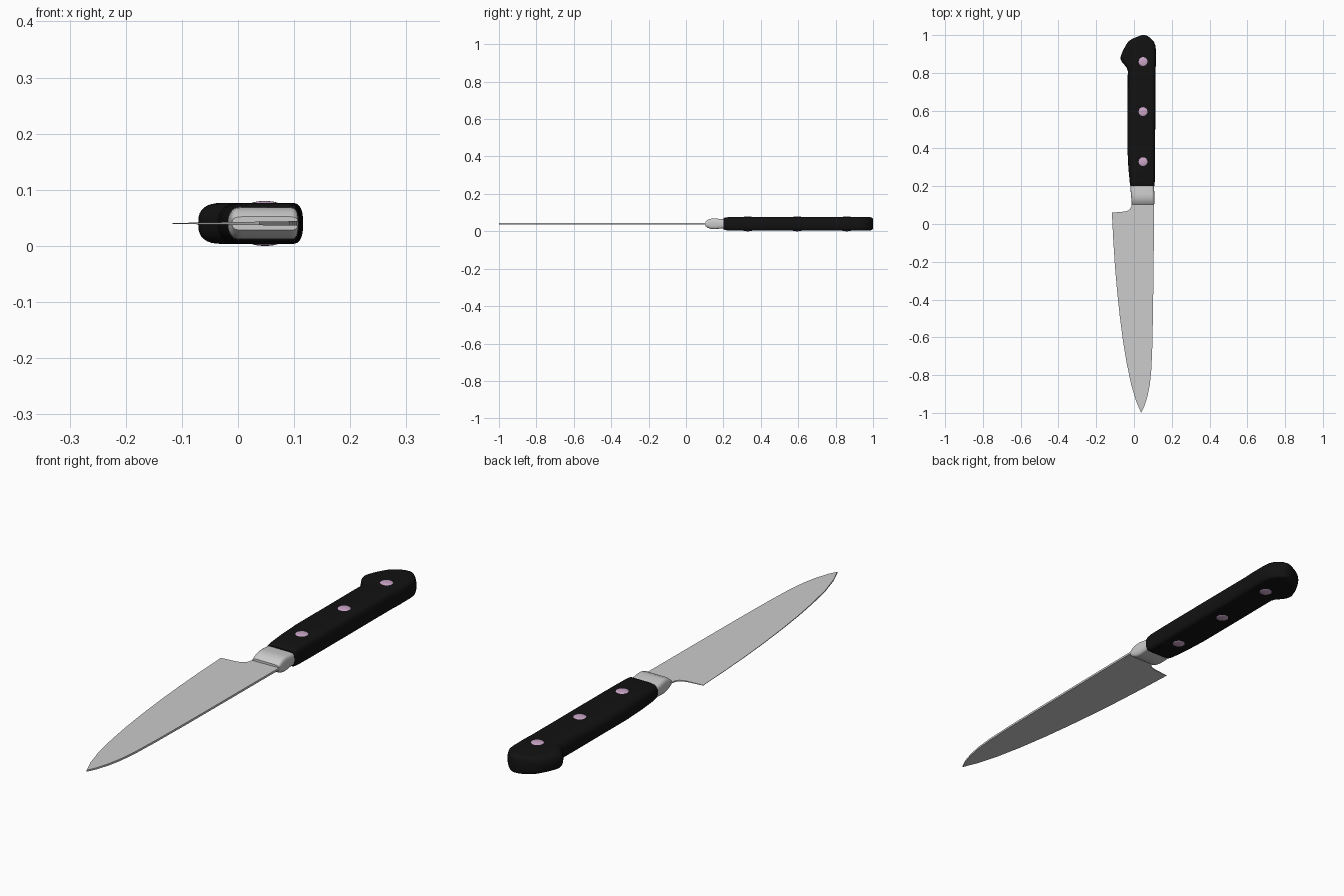
import bpy, bmesh, math

if "Cube" in bpy.data.objects:
    bpy.data.objects.remove(bpy.data.objects["Cube"])

MID = 0.04  # height of the knife's centre plane


def finish(name, bm, colour=None, angle=35):
    bmesh.ops.recalc_face_normals(bm, faces=bm.faces)
    mesh = bpy.data.meshes.new(name)
    bm.to_mesh(mesh)
    bm.free()
    ob = bpy.data.objects.new(name, mesh)
    bpy.context.collection.objects.link(ob)
    if colour:
        mat = bpy.data.materials.get(colour[0]) or bpy.data.materials.new(colour[0])
        mat.diffuse_color = colour[1]
        mat.use_nodes = True
        mat.node_tree.nodes["Principled BSDF"].inputs["Base Color"].default_value = mat.diffuse_color
        mesh.materials.append(mat)
    bpy.ops.object.select_all(action='DESELECT')
    bpy.context.view_layer.objects.active = ob
    ob.select_set(True)
    bpy.ops.object.shade_smooth_by_angle(angle=math.radians(angle))
    return ob


def section(bm, y, xl, xr, hz, rl, rr, n=8):
    """Rounded cross-section with separate left and right corner radii."""
    w = xr - xl
    rl, rr = min(rl, w * 0.45), min(rr, w * 0.45)
    ring = []
    for cx, r, start in ((xr - rr, rr, 0), (xl + rl, rl, 90),
                         (xl + rl, rl, 180), (xr - rr, rr, 270)):
        for i in range(n + 1):
            if i == n and start in (90, 270) or i == 0 and start in (180, 0):
                if start in (180, 0):
                    continue
            a = math.radians(start + 90 * i / n)
            c, s = math.cos(a), math.sin(a)
            x = cx + r * math.copysign(abs(c) ** 0.75, c)
            z = MID + hz * math.copysign(abs(s) ** 0.75, s)
            ring.append(bm.verts.new((x, y, z)))
    return ring


def loft(name, rows, rl, rr, colour=None, angle=35):
    bm = bmesh.new()
    rings = [section(bm, *row, rl, rr) for row in rows]
    for a, b in zip(rings, rings[1:]):
        for i in range(len(a)):
            j = (i + 1) % len(a)
            bm.faces.new((a[i], a[j], b[j], b[i]))
    bm.faces.new(rings[0])
    bm.faces.new(rings[-1])
    return finish(name, bm, colour, angle)


# Blade: outline from heel to tip and back up the spine, thin at the edge
outline = [(-0.012, 0.15), (-0.012, 0.105), (-0.015, 0.09), (-0.023, 0.077),
           (-0.037, 0.069), (-0.06, 0.065), (-0.117, 0.06),
           (-0.11, -0.08), (-0.101, -0.22), (-0.09, -0.35), (-0.075, -0.49),
           (-0.058, -0.62), (-0.038, -0.74), (-0.015, -0.85), (0.012, -0.94),
           (0.038, -1.0), (0.055, -0.965), (0.072, -0.91), (0.084, -0.85),
           (0.092, -0.77), (0.097, -0.65), (0.101, -0.45), (0.104, -0.2),
           (0.107, 0.1), (0.107, 0.15)]
bm = bmesh.new()
sides = []
for s in (1, -1):
    sides.append([bm.verts.new((x, y, MID + s * (0.0008 + 0.015 * (x + 0.117))))
                  for x, y in outline])
    bm.faces.new(sides[-1])
for i in range(len(outline)):
    j = (i + 1) % len(outline)
    bm.faces.new((sides[0][i], sides[0][j], sides[1][j], sides[1][i]))
finish("blade", bm)

# Bolster: wedge front, then a collar running into the handle
loft("bolster", [(0.104, -0.011, 0.107, 0.012), (0.115, -0.012, 0.108, 0.021),
                 (0.135, -0.014, 0.108, 0.028), (0.155, -0.016, 0.108, 0.029),
                 (0.18, -0.018, 0.107, 0.026), (0.215, -0.018, 0.106, 0.023)],
     0.02, 0.015)

# Handle: slim grip with a hooked, rounded butt
loft("handle", [(0.2, -0.018, 0.107, 0.029), (0.207, -0.021, 0.109, 0.033),
                (0.225, -0.023, 0.11, 0.0355), (0.3, -0.03, 0.111, 0.0365),
                (0.4, -0.035, 0.112, 0.0365), (0.6, -0.034, 0.113, 0.0365),
                (0.81, -0.033, 0.114, 0.0365), (0.83, -0.04, 0.115, 0.0365),
                (0.855, -0.062, 0.116, 0.0365), (0.87, -0.07, 0.116, 0.0365),
                (0.885, -0.071, 0.116, 0.0365), (0.915, -0.06, 0.116, 0.0365),
                (0.945, -0.044, 0.114, 0.0365), (0.965, -0.031, 0.105, 0.0365),
                (0.98, -0.01, 0.092, 0.036), (0.99, 0.014, 0.08, 0.0345),
                (0.997, 0.032, 0.068, 0.031), (1.0, 0.042, 0.06, 0.026)],
     0.045, 0.02, ("black", (0.006, 0.006, 0.006, 1)), 50)

# Rivets: shallow domes on both faces of the handle
for i, y in enumerate((0.33, 0.595, 0.86)):
    for side, s in (("top", 1), ("bottom", -1)):
        bm = bmesh.new()
        bmesh.ops.create_uvsphere(bm, u_segments=24, v_segments=12, radius=1)
        bmesh.ops.scale(bm, vec=(0.026, 0.026, 0.006), verts=bm.verts)
        bmesh.ops.translate(bm, vec=(0.048, y, MID + s * 0.034), verts=bm.verts)
        finish(f"rivet_{side}_{i + 1}", bm, ("pink_metal", (0.6, 0.38, 0.58, 1)))
